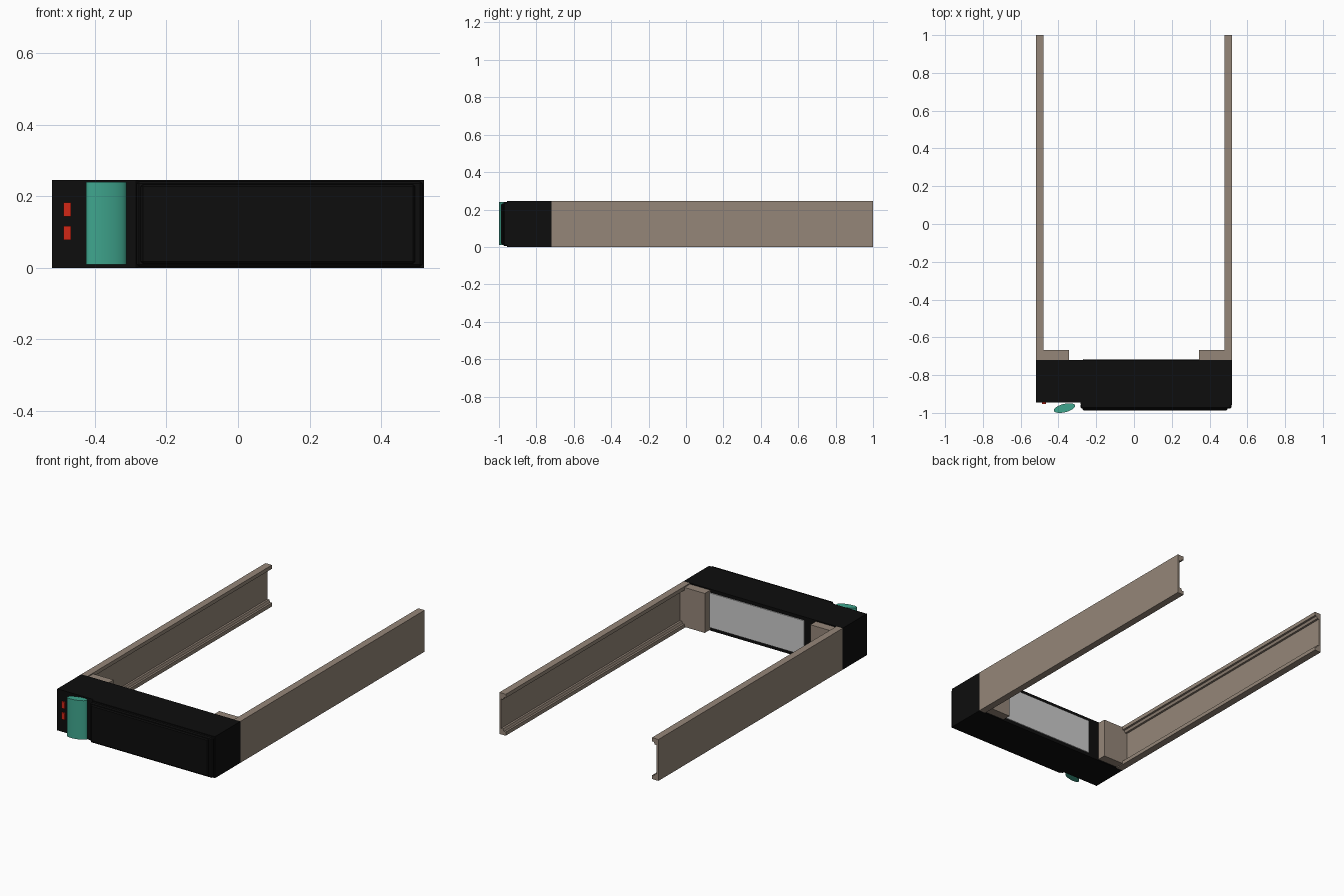
import bpy, bmesh, math
from mathutils import Matrix

if "Cube" in bpy.data.objects:
    bpy.data.objects.remove(bpy.data.objects["Cube"])

H = 0.245


def material(name, rgb):
    m = bpy.data.materials.new(name)
    m.diffuse_color = (*rgb, 1)
    m.use_nodes = True
    m.node_tree.nodes["Principled BSDF"].inputs["Base Color"].default_value = m.diffuse_color
    return m


BLACK = material("black", (0.004, 0.004, 0.004))
TAN = material("tan", (0.30, 0.24, 0.19))
TEAL = material("teal", (0.05, 0.38, 0.27))
RED = material("red", (0.65, 0.02, 0.008))


def finish(name, bm, mat):
    bmesh.ops.recalc_face_normals(bm, faces=bm.faces)
    me = bpy.data.meshes.new(name)
    bm.to_mesh(me)
    bm.free()
    ob = bpy.data.objects.new(name, me)
    bpy.context.collection.objects.link(ob)
    if mat:
        me.materials.append(mat)
    return ob


def box(name, x, y, z, mat=None, bevel=0):
    bm = bmesh.new()
    bmesh.ops.create_cube(bm, size=1)
    for v in bm.verts:
        v.co = [a[0] + (c + 0.5) * (a[1] - a[0]) for a, c in zip((x, y, z), v.co)]
    ob = finish(name, bm, mat)
    if bevel:
        b = ob.modifiers.new("bevel", "BEVEL")
        b.width = bevel
        b.segments = 1
    return ob


def extrude(name, points, offset, mat):
    bm = bmesh.new()
    face = bm.faces.new([bm.verts.new(p) for p in points])
    r = bmesh.ops.extrude_face_region(bm, geom=[face])
    bmesh.ops.translate(bm, vec=offset,
                        verts=[g for g in r["geom"] if isinstance(g, bmesh.types.BMVert)])
    return finish(name, bm, mat)


# channel section of a rail: distance inward from the outer face, height
lower = [(0.042, 0), (0.042, 0.022), (0.030, 0.022), (0.024, 0.036), (0.012, 0.036)]
section = [(0, 0)] + lower + [(u, H - z) for u, z in reversed(lower)] + [(0, H)]

for side, s in (("left", -1), ("right", 1)):
    extrude(side + "_rail", [(s * (0.52 - u), -0.72, z) for u, z in section],
            (0, 1.72, 0), TAN)
    # mounting block joining rail to the front
    xs = sorted((s * 0.345, s * 0.509))
    box(side + "_mounting_block", xs, (-0.725, -0.668), (0.006, H - 0.006), TAN)

# front body: stepped outline seen from above
outline = [(-0.52, -0.72), (-0.52, -0.945), (-0.285, -0.945), (-0.28, -0.958),
           (0.52, -0.958), (0.52, -0.72)]
extrude("front_body", [(x, y, 0) for x, y in outline], (0, 0, H), BLACK)
box("front_panel_base", (-0.283, 0.515), (-0.977, -0.95), (0.004, H - 0.004), BLACK, 0.006)
box("front_panel", (-0.272, 0.495), (-0.988, -0.97), (0.012, H - 0.012), BLACK, 0.006)

# grey plate on the rear of the body
box("rear_plate", (-0.27, 0.46), (-0.73, -0.714), (0.02, H - 0.02))

# tilted oval handle
tilt = Matrix.Rotation(math.radians(14), 2)
ring = []
for i in range(40):
    a = math.tau * i / 40
    x, y = 0.058 * math.cos(a), 0.022 * math.sin(a)
    c, s = math.cos(math.radians(14)), math.sin(math.radians(14))
    ring.append((-0.368 + x * c - y * s, -0.9745 + x * s + y * c, 0.01))
handle = extrude("handle", ring, (0, 0, 0.23), TEAL)
bpy.context.view_layer.objects.active = handle
handle.select_set(True)
bpy.ops.object.shade_smooth_by_angle(angle=math.radians(30))

# indicator lights
for i, z in enumerate((0.078, 0.143)):
    box(f"indicator_light_{i + 1}", (-0.488, -0.466), (-0.953, -0.94), (z, z + 0.039), RED)
